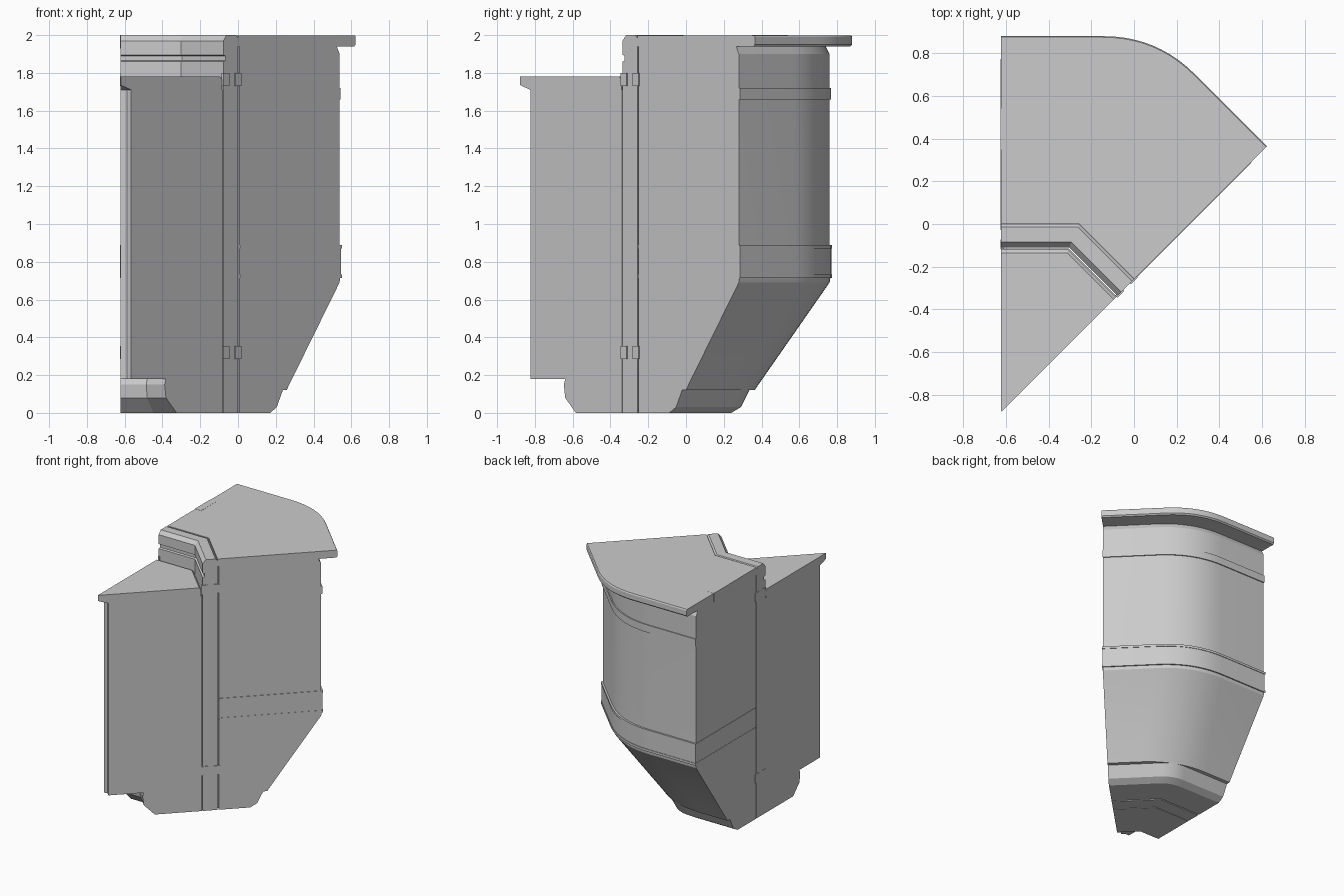
import bpy, bmesh, math
from mathutils import Vector, Matrix

if "Cube" in bpy.data.objects:
    bpy.data.objects.remove(bpy.data.objects["Cube"])

# The model is a 45 degree sector of an octagonal unit; this is its centre
APEX = Vector((-0.622, -0.88))
T = math.tan(math.radians(22.5))
DIAG = Vector((1, 1)).normalized()


def path(r, rounding, over, n=10):
    """Plan outline at distance r: flat side, (rounded) corner, flat side."""
    start = APEX + Vector((-over, r))
    end = APEX + DIAG * r + Vector((1, -1)).normalized() * over
    corner = APEX + Vector((r * T, r))
    a = corner + Vector((-rounding, 0))
    b = corner + Vector((1, -1)).normalized() * rounding
    pts = [start]
    for i in range(n + 1):
        t = i / n
        pts.append(a * (1 - t) ** 2 + corner * 2 * t * (1 - t) + b * t * t)
    return pts + [end]


def finish(name, bm, bevel=0.0):
    bmesh.ops.remove_doubles(bm, verts=bm.verts, dist=1e-5)
    bmesh.ops.recalc_face_normals(bm, faces=bm.faces)
    me = bpy.data.meshes.new(name)
    bm.to_mesh(me)
    bm.free()
    ob = bpy.data.objects.new(name, me)
    bpy.context.collection.objects.link(ob)
    bpy.ops.object.select_all(action='DESELECT')
    ob.select_set(True)
    bpy.context.view_layer.objects.active = ob
    bpy.ops.object.shade_smooth_by_angle(angle=math.radians(20))
    if bevel:
        m = ob.modifiers.new("bevel", 'BEVEL')
        m.width = bevel
        m.limit_method = 'ANGLE'
    return ob


def sweep(name, profile, rounding=0.0, over=0.0):
    """Sweep a closed (distance, height) profile across the sector."""
    bm = bmesh.new()
    rings = []
    for r, z in profile:
        d = rounding if r > 1 else 0
        rings.append([bm.verts.new((p.x, p.y, z)) for p in path(r, d, over)])
    k, n = len(rings), len(rings[0])
    for i in range(k):
        a, b = rings[i], rings[(i + 1) % k]
        for j in range(n - 1):
            bm.faces.new((a[j], a[j + 1], b[j + 1], b[j]))
    bm.faces.new([ring[0] for ring in rings])
    bm.faces.new([ring[-1] for ring in rings])
    return finish(name, bm)


def band(name, r0, r1, z0, z1, rounding=0.0, over=0.0):
    return sweep(name, [(r0, z0), (r1, z0), (r1, z1), (r0, z1)], rounding, over)


def box(name, loc, size, angle=0.0):
    bm = bmesh.new()
    mat = (Matrix.Translation(loc) @ Matrix.Rotation(angle, 4, 'Z')
           @ Matrix.Diagonal((*size, 1)))
    bmesh.ops.create_cube(bm, size=1, matrix=mat)
    return finish(name, bm)


# Rounded outer cabinet, tapered below the belt
sweep("cabinet_body", [(0.89, 0.12), (1.245, 0.12), (1.25, 0.13), (1.64, 0.69),
                       (1.645, 0.72), (1.64, 0.88), (1.64, 1.90), (1.62, 1.94),
                       (0.89, 1.94)], 0.27)
sweep("cabinet_plinth", [(0.89, 0), (1.12, 0), (1.17, 0.03), (1.215, 0.12),
                         (0.89, 0.12)], 0.1)

# Belt with two thin lips, and the upper trim strip
band("belt", 0.89, 1.65, 0.73, 0.88, 0.27, 0.002)
for z in (0.715, 0.87):
    band("belt_lip", 0.89, 1.654, z, z + 0.018, 0.27, 0.004)
band("upper_trim", 1.55, 1.648, 1.66, 1.72, 0.27)

# Overhanging worktop with its edge catch
sweep("worktop", [(0.88, 1.94), (1.75, 1.94), (1.76, 1.95), (1.76, 1.99),
                  (1.755, 1.999), (0.88, 1.999)], 0.25)
box("worktop_catch", (-0.597, 0.445, 1.965), (0.056, 0.19, 0.07))

# Dividing frame with groove below its chamfered cap
sweep("frame_wall", [(0.77, 0), (0.77, 1.86), (0.785, 1.865), (0.785, 1.89),
                     (0.77, 1.895), (0.77, 1.97), (0.795, 2.0), (0.865, 2.0),
                     (0.88, 1.985), (0.88, 0)])
band("frame_filler", 0.87, 0.90, 0.01, 1.95, 0, -0.01)

# Inner core with roof slab and foot
band("core_body", 0.08, 0.765, 0.18, 1.71)
sweep("core_roof", [(0.003, 1.735), (0.08, 1.71), (0.76, 1.71), (0.76, 1.765),
                    (0.745, 1.78), (0.003, 1.78)])
sweep("core_foot", [(0.34, 0.18), (0.33, 0.15), (0.34, 0.08), (0.42, 0),
                    (0.765, 0), (0.765, 0.18)])

# Connector clips across the seams on both cut faces
for z in (0.32, 1.765):
    for r in (0.785, 0.875):
        p = APEX + Vector((0.004, r))
        box("clip", (p.x, p.y, z), (0.014, 0.045, 0.07))
        q = APEX + DIAG * r
        box("clip", (q.x, q.y, z), (0.045, 0.014, 0.07), math.radians(45))
